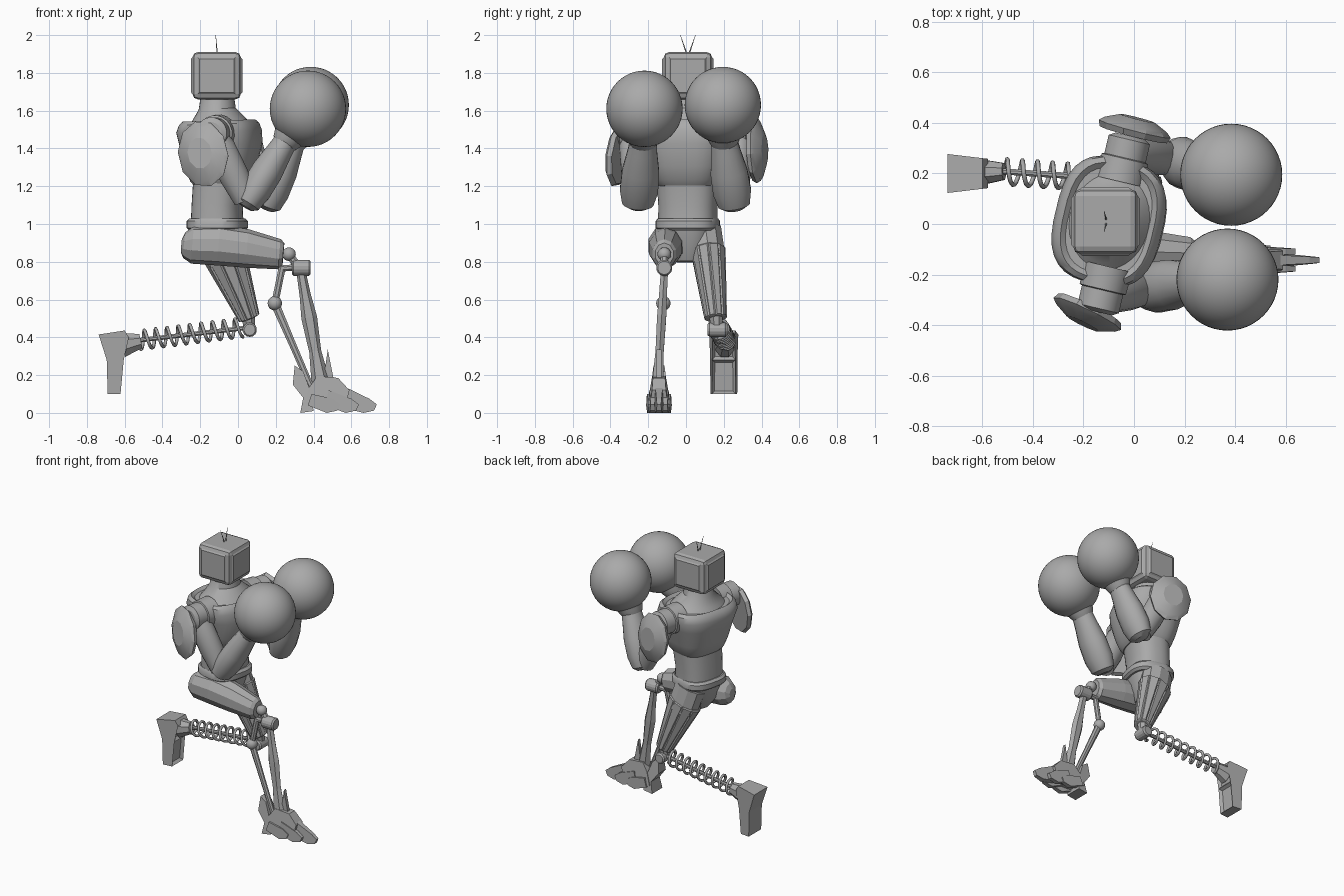
import bpy, bmesh, math
from mathutils import Vector

cube = bpy.data.objects.get("Cube")
if cube:
    bpy.data.objects.remove(cube, do_unlink=True)

grey = bpy.data.materials.new("metal grey")
grey.use_nodes = True
grey.diffuse_color = (0.4, 0.4, 0.4, 1)
grey.node_tree.nodes["Principled BSDF"].inputs["Base Color"].default_value = (0.4, 0.4, 0.4, 1)

X, Y = Vector((1, 0, 0)), Vector((0, 1, 0))
ACROSS = Vector((0.23, 0.97, 0)).normalized()  # shoulder line of the twisted torso


def finish(name, bm, smooth=None):
    bmesh.ops.recalc_face_normals(bm, faces=bm.faces)
    mesh = bpy.data.meshes.new(name)
    bm.to_mesh(mesh)
    bm.free()
    mesh.materials.append(grey)
    obj = bpy.data.objects.new(name, mesh)
    bpy.context.collection.objects.link(obj)
    if smooth:
        bpy.ops.object.select_all(action='DESELECT')
        obj.select_set(True)
        bpy.context.view_layer.objects.active = obj
        bpy.ops.object.shade_smooth_by_angle(angle=math.radians(smooth))
    return obj


def loft(name, rings, sides=8, side=Y, power=2, smooth=None, panels=0):
    """Skin rings of (centre, half width along side, half depth)."""
    bm = bmesh.new()
    axis = (Vector(rings[-1][0]) - Vector(rings[0][0])).normalized()
    u = (side - axis * side.dot(axis)).normalized()
    v = axis.cross(u)
    loops = []
    for centre, ru, rv in rings:
        loop = []
        for i in range(sides):
            a = math.tau * (i + 0.5) / sides
            c, s = math.cos(a), math.sin(a)
            c = math.copysign(abs(c) ** (2 / power), c)
            s = math.copysign(abs(s) ** (2 / power), s)
            loop.append(bm.verts.new(Vector(centre) + u * c * ru + v * s * rv))
        loops.append(loop)
    walls = []
    for a, b in zip(loops, loops[1:]):
        for i in range(sides):
            j = (i + 1) % sides
            walls.append(bm.faces.new((a[i], a[j], b[j], b[i])))
    bm.faces.new(loops[0])
    bm.faces.new(loops[-1])
    if panels:
        bmesh.ops.recalc_face_normals(bm, faces=bm.faces)
        bmesh.ops.inset_individual(bm, faces=walls, thickness=panels, depth=panels)
    return finish(name, bm, smooth)


def limb(name, a, b, steps, **kw):
    a, b = Vector(a), Vector(b)
    return loft(name, [(a.lerp(b, t), ru, rv) for t, ru, rv in steps], **kw)


def stack(name, rows, **kw):
    """Upright loft from rows of (z, centre x, half depth, half width)."""
    rings = [((cx, 0.01, z), hy, hx) for z, cx, hx, hy in rows]
    return loft(name, rings, sides=32, side=ACROSS, smooth=35, **kw)


def prism(name, profile, y, wide, narrow, lean=0, groove=False):
    """Extrude an x-z outline across y; half width runs wide to narrow along x, less with height."""
    xs = [p[0] for p in profile]
    lo, span = min(xs), max(xs) - min(xs)
    bm = bmesh.new()
    rows = []
    for sgn in (-1, 1):
        rows.append([bm.verts.new((
            x, y + sgn * (wide + (narrow - wide) * (x - lo) / span) * (1 - lean * z), z))
            for x, z in profile])
    n = len(profile)
    for row in rows:
        bm.faces.new(row)
    for i in range(n):
        j = (i + 1) % n
        bm.faces.new((rows[0][i], rows[0][j], rows[1][j], rows[1][i]))
    if groove:
        bmesh.ops.recalc_face_normals(bm, faces=bm.faces)
        front = [f for f in bm.faces if f.normal.x > 0.8 and f.calc_area() > 0.01]
        bmesh.ops.inset_individual(bm, faces=front, thickness=0.02, depth=-0.02)
    return finish(name, bm)


def ball(name, centre, r, seg=20):
    bm = bmesh.new()
    bmesh.ops.create_uvsphere(bm, u_segments=seg, v_segments=seg // 2, radius=r)
    bmesh.ops.translate(bm, vec=centre, verts=bm.verts)
    return finish(name, bm, 40)


# Head: bevelled box with raised side panels
bm = bmesh.new()
bmesh.ops.create_cube(bm, size=1)
bmesh.ops.scale(bm, vec=(0.256, 0.256, 0.25), verts=bm.verts)
bmesh.ops.bevel(bm, geom=bm.edges[:], offset=0.028, segments=2, affect='EDGES', profile=0.5)
sides = [f for f in bm.faces if f.calc_area() > 0.02 and abs(f.normal.z) < 0.5]
bmesh.ops.inset_individual(bm, faces=sides, thickness=0.012, depth=0.008)
bmesh.ops.translate(bm, vec=(-0.113, 0.01, 1.785), verts=bm.verts)
finish("head", bm)
for s in (-1, 1):
    limb("antenna", (-0.11, 0.01 + s * 0.006, 1.9), (-0.118, 0.01 + s * 0.04, 2.0),
         [(0, 0.004, 0.004), (1, 0.001, 0.001)], sides=6, side=X)

# Torso
stack("neck", [(1.5, -0.1, 0.18, 0.225), (1.555, -0.1, 0.14, 0.165),
               (1.61, -0.11, 0.098, 0.105), (1.7, -0.11, 0.085, 0.085)])
stack("chest", [(1.2, -0.09, 0.13, 0.15), (1.23, -0.09, 0.155, 0.175), (1.3, -0.09, 0.18, 0.2),
                (1.42, -0.09, 0.21, 0.23), (1.49, -0.1, 0.215, 0.255), (1.53, -0.1, 0.2, 0.25),
                (1.548, -0.1, 0.18, 0.23), (1.53, -0.1, 0.16, 0.21)], power=2.8)
stack("abdomen", [(1.0, -0.11, 0.135, 0.155), (1.1, -0.11, 0.13, 0.155),
                  (1.25, -0.095, 0.135, 0.165)], power=2.5)
stack("belt", [(0.965, -0.11, 0.14, 0.15), (0.98, -0.11, 0.155, 0.165),
               (1.015, -0.11, 0.155, 0.165), (1.03, -0.11, 0.14, 0.155)], power=2.8)
stack("pelvis", [(0.8, -0.1, 0.07, 0.07), (0.88, -0.11, 0.115, 0.12),
                 (0.98, -0.11, 0.135, 0.15)], power=2.5)

# Arms: side, shoulder, elbow, wrist, glove centre, plate centre, plate facing
arms = [
    (-1, (-0.13, -0.285, 1.48), (0.05, -0.255, 1.11), (0.26, -0.225, 1.45),
     (0.37, -0.22, 1.61), (-0.18, -0.345, 1.37), (-0.42, -0.9, 0.1)),
    (1, (-0.03, 0.285, 1.48), (0.16, 0.255, 1.10), (0.3, 0.2, 1.45),
     (0.385, 0.195, 1.63), (0.0, 0.365, 1.39), (0.25, 0.95, 0.05)),
]
for s, shoulder, elbow, wrist, glove, plate, facing in arms:
    label = "left" if s > 0 else "right"
    sh = Vector(shoulder)
    limb(label + "_shoulder_joint", sh - ACROSS * s * 0.12, sh + ACROSS * s * 0.065,
         [(0, 0.1, 0.1), (0.5, 0.095, 0.095), (0.52, 0.085, 0.085), (0.92, 0.085, 0.085),
          (1, 0.06, 0.06)], sides=20, side=X, smooth=30)
    limb(label + "_upper_arm", shoulder, elbow,
         [(0, 0.06, 0.06), (0.2, 0.075, 0.08), (0.6, 0.075, 0.08), (0.95, 0.065, 0.065)],
         sides=16, smooth=35)
    limb(label + "_forearm", elbow, wrist,
         [(-0.06, 0.05, 0.04), (0, 0.085, 0.07), (0.2, 0.103, 0.085), (0.5, 0.1, 0.085),
          (0.8, 0.08, 0.07), (1, 0.07, 0.062)], sides=16, smooth=35)
    limb(label + "_glove_cuff", wrist, glove,
         [(-0.15, 0.07, 0.068), (0, 0.085, 0.08), (0.3, 0.1, 0.1), (0.6, 0.13, 0.13)],
         sides=24, smooth=35)
    ball(label + "_glove", glove, 0.202, 48)
    p, out = Vector(plate), Vector(facing).normalized()
    loft(label + "_shoulder_plate", [
        (p - out * 0.012, 0.135, 0.165), (p + out * 0.012, 0.145, 0.18),
        (p + out * 0.03, 0.125, 0.15), (p + out * 0.055, 0.07, 0.085)],
        sides=10, side=Vector((1, 0, 0.25)), smooth=20)

# Front leg: faceted thigh, knee, two shin rods
loft("front_thigh", [
    ((-0.3, -0.1, 0.885), 0.03, 0.035), ((-0.285, -0.1, 0.888), 0.06, 0.068),
    ((-0.24, -0.1, 0.89), 0.09, 0.1), ((-0.1, -0.105, 0.888), 0.098, 0.108),
    ((0.05, -0.11, 0.87), 0.09, 0.102), ((0.22, -0.115, 0.84), 0.066, 0.08),
    ((0.24, -0.115, 0.84), 0.05, 0.06)], sides=10)
ball("front_knee_ball", (0.27, -0.115, 0.84), 0.036)
limb("front_knee_link", (0.27, -0.115, 0.84), (0.32, -0.115, 0.77),
     [(0, 0.02, 0.02), (1, 0.025, 0.025)])
limb("front_knee_hub", (0.285, -0.115, 0.768), (0.385, -0.115, 0.768),
     [(0, 0.035, 0.035), (0.1, 0.043, 0.043), (0.9, 0.043, 0.043), (1, 0.035, 0.035)], sides=16)
limb("front_shin", (0.335, -0.115, 0.74), (0.44, -0.15, 0.15),
     [(0, 0.022, 0.025), (0.2, 0.024, 0.03), (0.4, 0.028, 0.042), (0.7, 0.025, 0.032),
      (1, 0.035, 0.05)], sides=6)
limb("knee_rod", (0.31, -0.115, 0.77), (0.23, -0.115, 0.765), [(0, 0.018, 0.018), (1, 0.018, 0.018)])
limb("upper_piston", (0.235, -0.115, 0.775), (0.195, -0.12, 0.58),
     [(0, 0.018, 0.02), (1, 0.016, 0.02)])
ball("piston_ball", (0.195, -0.12, 0.58), 0.038)
limb("lower_piston", (0.195, -0.12, 0.58), (0.385, -0.15, 0.14),
     [(0, 0.018, 0.025), (0.5, 0.015, 0.02), (1, 0.014, 0.018)])

# Front foot: body, heel, ankle spike and splayed toes
prism("foot_body", [(0.35, 0.05), (0.38, 0.14), (0.42, 0.195), (0.53, 0.185), (0.59, 0.12),
                    (0.57, 0.04), (0.42, 0.035)], -0.143, 0.068, 0.05, lean=2.2)
prism("heel", [(0.33, 0.0), (0.345, 0.08), (0.29, 0.15), (0.3, 0.25), (0.345, 0.22),
               (0.39, 0.1), (0.4, 0.01)], -0.143, 0.058, 0.06, lean=2)
prism("ankle_spike", [(0.45, 0.16), (0.475, 0.335), (0.51, 0.16)], -0.143, 0.012, 0.012)
for name, dy, start, end, top in (("middle_toe", 0, 0.5, 0.735, 0.16),
                                  ("side_toe", 0.034, 0.46, 0.64, 0.12),
                                  ("side_toe", -0.034, 0.46, 0.64, 0.12),
                                  ("back_toe", 0.046, 0.37, 0.54, 0.1),
                                  ("back_toe", -0.046, 0.37, 0.54, 0.1)):
    prism(name, [(start, 0.04), (start + 0.02, top), (end - 0.04, 0.075), (end, 0.045),
                 (end - 0.015, 0.012), (end - 0.07, 0.0)],
          -0.143 + dy, 0.035 if dy == 0 else 0.024, 0.012, lean=2)

# Rear leg: ribbed thigh, knee, spring shin and block foot
limb("rear_hip", (-0.11, 0.1, 0.97), (-0.06, 0.125, 0.8),
     [(0, 0.09, 0.11), (1, 0.09, 0.11)], sides=10)
loft("rear_thigh", [((-0.08, 0.118, 0.86), 0.088, 0.115),
                    ((0.06, 0.158, 0.5), 0.054, 0.052)], sides=10, panels=0.008)
limb("rear_knee_link", (0.055, 0.158, 0.52), (0.06, 0.165, 0.43),
     [(0, 0.04, 0.04), (1, 0.03, 0.03)])
limb("rear_knee_hub", (0.062, 0.115, 0.44), (0.062, 0.22, 0.44),
     [(0, 0.03, 0.03), (0.1, 0.038, 0.038), (0.9, 0.038, 0.038), (1, 0.03, 0.03)],
     sides=14, side=X)
top, foot = Vector((0.02, 0.17, 0.452)), Vector((-0.52, 0.208, 0.385))
limb("spring_core", top + X * 0.04, foot, [(0, 0.013, 0.013), (1, 0.013, 0.013)])
axis = (foot - top).normalized()
u = axis.cross(Y).normalized()
v = axis.cross(u)
turns, steps = 9, 18
curve = bpy.data.curves.new("spring", 'CURVE')
curve.dimensions = '3D'
curve.bevel_depth = 0.009
curve.bevel_resolution = 1
curve.materials.append(grey)
spline = curve.splines.new('POLY')
spline.points.add(turns * steps)
for i, point in enumerate(spline.points):
    a = math.tau * i / steps
    pos = top.lerp(foot, i / (turns * steps)) + (u * math.cos(a) + v * math.sin(a)) * 0.05
    point.co = (*pos, 1)
bpy.context.collection.objects.link(bpy.data.objects.new("spring", curve))
limb("rear_ankle", (-0.61, 0.205, 0.36), (-0.515, 0.208, 0.38),
     [(0, 0.055, 0.07), (0.5, 0.046, 0.055), (1, 0.036, 0.042)], sides=8)
prism("rear_foot", [(-0.738, 0.415), (-0.6, 0.436), (-0.578, 0.4), (-0.605, 0.28), (-0.622, 0.1),
                    (-0.69, 0.1), (-0.695, 0.28)], 0.2, 0.077, 0.058, groove=True)
